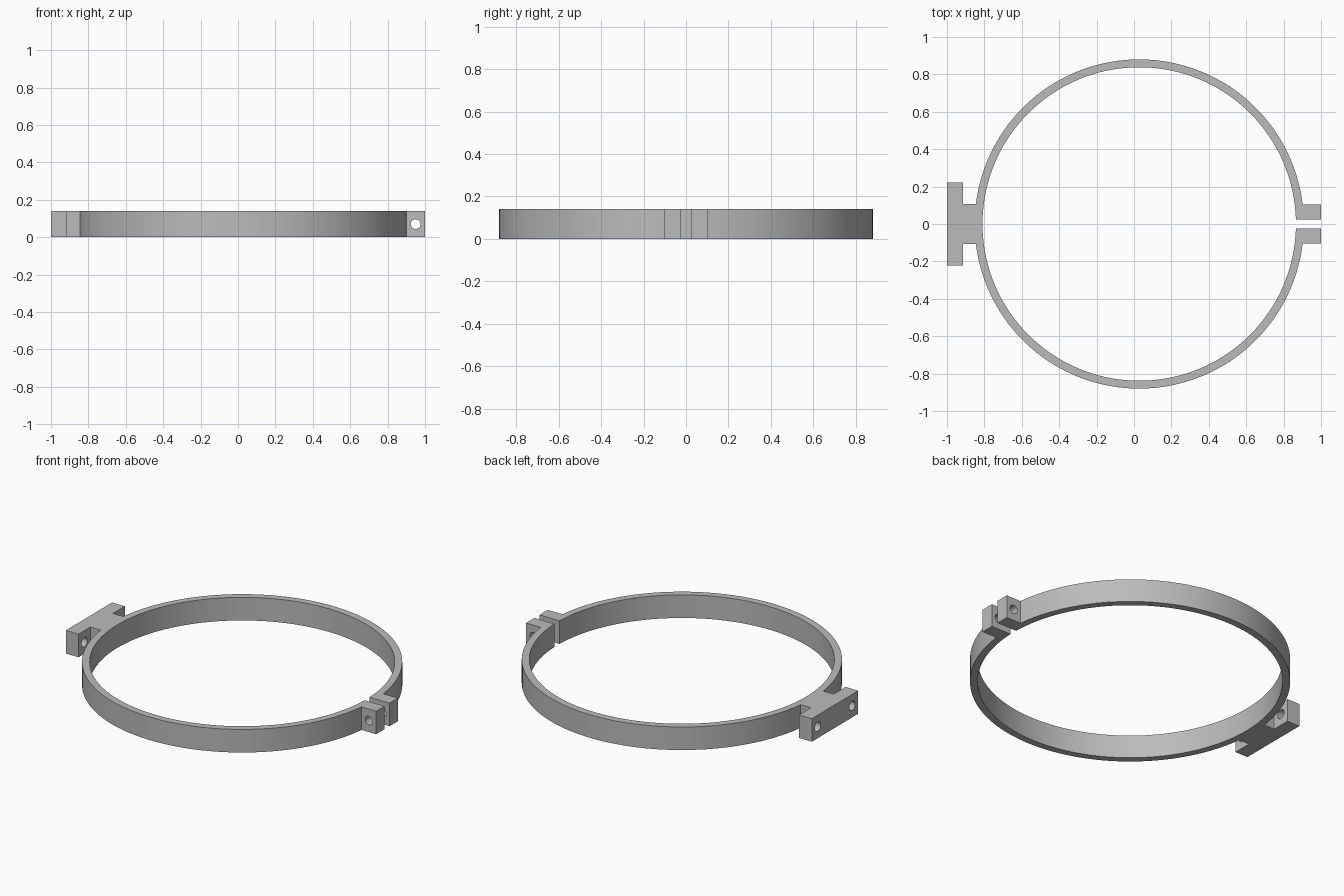
import bpy
import bmesh
from math import asin, sin, cos, pi
from mathutils import Vector

default = bpy.data.objects.get("Cube")
if default:
    bpy.data.objects.remove(default, do_unlink=True)

HEIGHT = 0.14
CENTRE_X = 0.028
OUTER, INNER = 0.88, 0.838
GAP, LUG, NECK, PLATE = 0.024, 0.104, 0.108, 0.222   # half widths in y
PLATE_FRONT = -0.915
STEPS = 72

grey = bpy.data.materials.new("plain grey")
grey.use_nodes = True
colour = (0.5, 0.5, 0.5, 1)
grey.diffuse_color = colour
grey.node_tree.nodes["Principled BSDF"].inputs["Base Color"].default_value = colour


def arc(radius, start, end):
    """Points on a circle about the ring centre, from start to end angle."""
    angles = [start + (end - start) * i / STEPS for i in range(STEPS + 1)]
    return [(CENTRE_X + radius * cos(a), radius * sin(a)) for a in angles]


# Half outline: lug, outer band, neck and plate
half = [(1, GAP), (1, LUG)]
half += arc(OUTER, asin(LUG / OUTER), pi - asin(NECK / OUTER))
half += [(PLATE_FRONT, NECK), (PLATE_FRONT, PLATE), (-1, PLATE)]
mirrored = [(x, -y) for x, y in reversed(half)]

# Inner band closes the outline
gap_angle = asin(GAP / INNER)
inner = arc(INNER, 2 * pi - gap_angle, pi)[:-1] + arc(INNER, pi, gap_angle)

# Extruded clamp body
bm = bmesh.new()
base = bm.faces.new([bm.verts.new((x, y, 0)) for x, y in half + mirrored + inner])
top = bmesh.ops.extrude_face_region(bm, geom=[base])["geom"]
bmesh.ops.translate(bm, vec=(0, 0, HEIGHT),
                    verts=[v for v in top if isinstance(v, bmesh.types.BMVert)])
bmesh.ops.recalc_face_normals(bm, faces=bm.faces)
mesh = bpy.data.meshes.new("clamp_ring")
bm.to_mesh(mesh)
bm.free()
mesh.materials.append(grey)
clamp = bpy.data.objects.new("clamp_ring", mesh)
bpy.context.collection.objects.link(clamp)


def drill(name, position, direction, radius, depth):
    """Cut a round bolt hole through the clamp."""
    bpy.ops.mesh.primitive_cylinder_add(
        vertices=32, radius=radius, depth=depth, location=position,
        rotation=Vector(direction).to_track_quat("Z", "Y").to_euler())
    cutter = bpy.context.object
    cutter.name = name
    cutter.hide_render = True
    cutter.data.materials.append(grey)
    bpy.context.view_layer.objects.active = clamp
    cut = clamp.modifiers.new(name, "BOOLEAN")
    cut.operation = "DIFFERENCE"
    cut.solver = "EXACT"
    cut.object = cutter
    bpy.ops.object.modifier_apply(modifier=cut.name)
    bpy.data.objects.remove(cutter, do_unlink=True)


# Bolt holes: one across both lugs, two through the plate
drill("lug_hole", (0.95, 0, HEIGHT / 2), (0, 1, 0), 0.026, 0.4)
for side in (-1, 1):
    drill("plate_hole", (-0.957, side * 0.165, HEIGHT / 2), (1, 0, 0), 0.028, 0.2)

bpy.ops.object.select_all(action="DESELECT")
clamp.select_set(True)
bpy.context.view_layer.objects.active = clamp
bpy.ops.object.shade_smooth_by_angle(angle=pi / 6)
